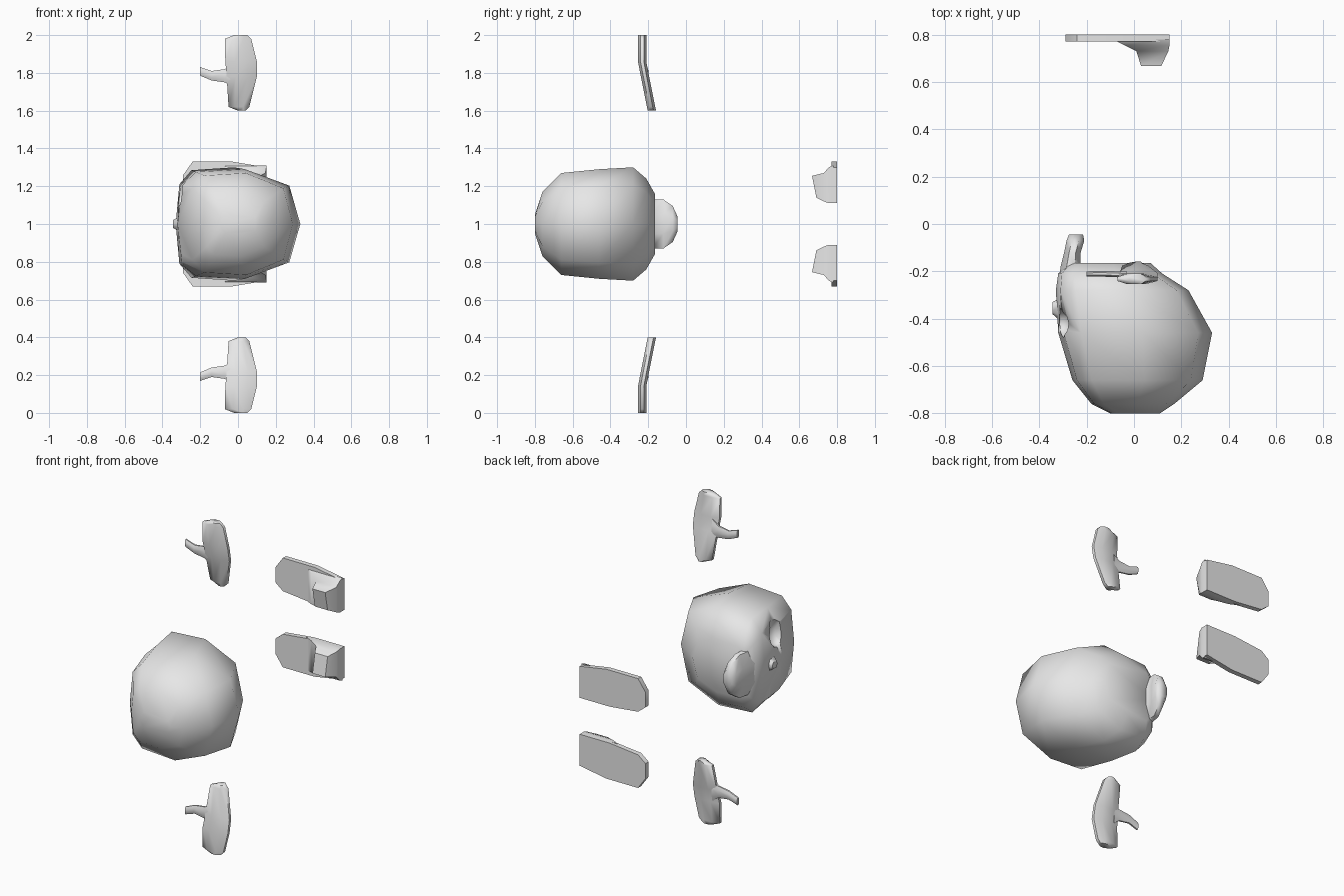
import bpy
import bmesh
from mathutils import Vector

default_cube = bpy.data.objects.get("Cube")
if default_cube:
    bpy.data.objects.remove(default_cube, do_unlink=True)

# One plain colour for every part
clay = bpy.data.materials.new("light_grey")
clay.use_nodes = True
clay.diffuse_color = (0.8, 0.8, 0.8, 1)
clay.node_tree.nodes["Principled BSDF"].inputs["Base Color"].default_value = clay.diffuse_color

# Height of the symmetry plane shared by all parts
MIDDLE = 1.0

# Unit cross-sections, spanning -1 to 1 both ways
OCTAGON = [(1, .4), (.4, 1), (-.4, 1), (-1, .4), (-1, -.4), (-.4, -1), (.4, -1), (1, -.4)]
SQUARE = [(1, 1), (-1, 1), (-1, -1), (1, -1)]
HEXAGON = [(1, 0), (.6, 1), (-.6, 1), (-1, 0), (-.6, -1), (.6, -1)]
half_skull = [(.82, .7), (.1, 1), (-.7, .95), (-.93, .7)]
SKULL = [(1, 0)] + half_skull + [(-1, 0)] + [(a, -b) for a, b in reversed(half_skull)]


def place(axis, along, a, b):
    """Put section coordinates a, b on the plane across the given axis."""
    return {"x": (along, a, b), "y": (a, along, b), "z": (a, b, along)}[axis]


def add_loft(bm, axis, section, stations):
    """Skin a section through stations (along, low a, high a, low b, high b)."""
    rings = []
    for along, a_low, a_high, b_low, b_high in stations:
        ring = []
        for u, v in section:
            a = (a_low + a_high + u * (a_high - a_low)) / 2
            b = (b_low + b_high + v * (b_high - b_low)) / 2
            ring.append(bm.verts.new(place(axis, along, a, b)))
        rings.append(ring)
    count = len(section)
    for first, second in zip(rings, rings[1:]):
        for i in range(count):
            j = (i + 1) % count
            bm.faces.new((first[i], first[j], second[j], second[i]))
    bm.faces.new(rings[0])
    bm.faces.new(rings[-1])
    return rings


def finish(bm, name, side=1, angle=1.0):
    """Turn the mesh into a smooth object, flipped below the middle if asked."""
    for vert in bm.verts:
        vert.co.z *= side
    bmesh.ops.recalc_face_normals(bm, faces=bm.faces[:])
    mesh = bpy.data.meshes.new(name)
    bm.to_mesh(mesh)
    bm.free()
    mesh.materials.append(clay)
    obj = bpy.data.objects.new(name, mesh)
    obj.location.z = MIDDLE
    bpy.context.collection.objects.link(obj)
    bpy.ops.object.select_all(action="DESELECT")
    obj.select_set(True)
    bpy.context.view_layer.objects.active = obj
    bpy.ops.object.shade_smooth_by_angle(angle=angle)
    return obj


# Head: boxy on the face side, rounded to a blunt point at the back
bm = bmesh.new()
skull = [(-.8, -.1, .11, .05), (-.76, -.18, .17, .17), (-.66, -.26, .29, .27),
         (-.46, -.32, .33, .29), (-.28, -.33, .23, .3), (-.21, -.32, .12, .24),
         (-.165, -.28, .07, .16)]
add_loft(bm, "y", SKULL, [(y, low, high, -half, half) for y, low, high, half in skull])
head = finish(bm, "head", angle=1.1)

# Eye sockets: hollows cut into the face
for side, label in ((1, "upper"), (-1, "lower")):
    bm = bmesh.new()
    bmesh.ops.create_uvsphere(bm, u_segments=8, v_segments=6, radius=1)
    for vert in bm.verts:
        vert.co = Vector((-.31, -.42, .16)) + vert.co * Vector((.06, .065, .085))
    cutter = finish(bm, label + "_eye_cutter", side)
    cutter.hide_render = True
    cutter.hide_viewport = True
    cut = head.modifiers.new(label + "_eye_socket", "BOOLEAN")
    cut.operation = "DIFFERENCE"
    cut.object = cutter

# Nose: small bump between the sockets
bm = bmesh.new()
add_loft(bm, "x", HEXAGON, [(-.29, -.43, -.3, -.05, .05), (-.345, -.38, -.33, -.02, .02)])
finish(bm, "nose")

# Chin: flared tab reaching past the head
bm = bmesh.new()
add_loft(bm, "y", OCTAGON, [(-.26, -.32, -.15, -.17, .17), (-.18, -.31, -.225, -.13, .13),
                            (-.12, -.295, -.225, -.13, .13), (-.07, -.285, -.21, -.095, .095),
                            (-.045, -.275, -.215, -.04, .04)])
finish(bm, "chin")

for side, label in ((1, "upper"), (-1, "lower")):
    # Hand: bent flat palm
    bm = bmesh.new()
    palm = [(.6, 0, .04, -.18), (.62, -.05, .06, -.185), (.78, -.06, .1, -.217),
            (.86, -.067, .1, -.232), (.98, -.07, .07, -.232), (1, -.02, .05, -.232)]
    add_loft(bm, "z", OCTAGON, [(z, low, high, y - .022, y + .022) for z, low, high, y in palm])
    finish(bm, label + "_hand", side)

    # Thumb: thin and kinked
    bm = bmesh.new()
    add_loft(bm, "x", OCTAGON, [(-.03, -.23, -.2, .73, .85), (-.07, -.225, -.2, .75, .82),
                                (-.14, -.222, -.198, .76, .81), (-.2, -.222, -.2, .785, .83)])
    finish(bm, label + "_thumb", side)

    # Foot: thin sole extruded from its outline
    bm = bmesh.new()
    outline = [(.15, .3), (.15, .11), (-.05, .11), (-.24, .13),
               (-.29, .17), (-.29, .26), (-.24, .33), (-.03, .33)]
    sole = bm.faces.new([bm.verts.new((x, .8, z)) for x, z in outline])
    top = bmesh.ops.extrude_face_region(bm, geom=[sole])["geom"]
    raised = [item for item in top if isinstance(item, bmesh.types.BMVert)]
    bmesh.ops.translate(bm, verts=raised, vec=(0, -.03, 0))
    finish(bm, label + "_foot", side, .7)

    # Ankle: tapering block with a slanted top
    bm = bmesh.new()
    rings = add_loft(bm, "y", SQUARE, [(.78, -.09, .15, .11, .31), (.755, -.04, .15, .11, .3),
                                       (.73, .01, .145, .12, .27), (.667, .03, .115, .14, .255)])
    for vert in rings[-1]:
        vert.co.y += (.255 - vert.co.z) * .2
    finish(bm, label + "_ankle", side, .9)
